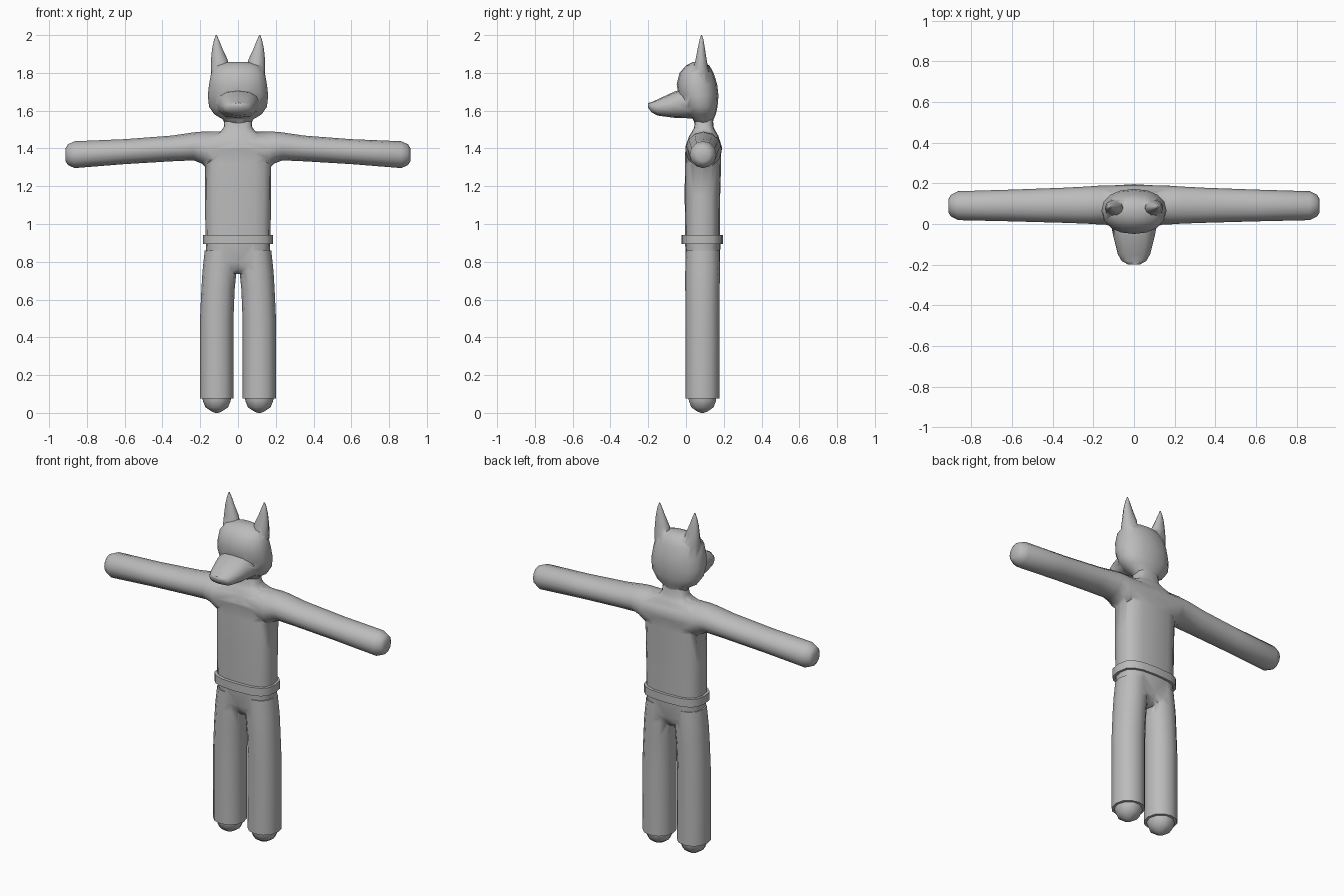
import bpy, bmesh, math
from mathutils import Vector

grey = bpy.data.materials.new("plain grey")
grey.diffuse_color = (0.5, 0.5, 0.5, 1)


def loft(name, axis, rings, n=12, p=2.0):
    """Skin superellipse rings along an axis; ring = (x, y, z, ru, rv)."""
    u, v = {'x': ((0, 1, 0), (0, 0, 1)),
            'y': ((1, 0, 0), (0, 0, 1)),
            'z': ((1, 0, 0), (0, 1, 0))}[axis]
    u, v = Vector(u), Vector(v)
    bm = bmesh.new()
    loops = []
    for x, y, z, ru, rv in rings:
        loop = []
        for i in range(n):
            a = 2 * math.pi * i / n
            c, s = math.cos(a), math.sin(a)
            cu = math.copysign(abs(c) ** (2 / p), c)
            sv = math.copysign(abs(s) ** (2 / p), s)
            loop.append(bm.verts.new(Vector((x, y, z)) + u * cu * ru + v * sv * rv))
        loops.append(loop)
    for a, b in zip(loops, loops[1:]):
        for i in range(n):
            j = (i + 1) % n
            bm.faces.new((a[i], a[j], b[j], b[i]))
    bm.faces.new(loops[0])
    bm.faces.new(loops[-1])
    bmesh.ops.recalc_face_normals(bm, faces=bm.faces)
    me = bpy.data.meshes.new(name)
    bm.to_mesh(me)
    bm.free()
    ob = bpy.data.objects.new(name, me)
    bpy.context.collection.objects.link(ob)
    me.materials.append(grey)
    return ob


def union(base, parts):
    """Weld overlapping parts into the base object."""
    bpy.context.view_layer.objects.active = base
    for part in parts:
        m = base.modifiers.new("union", 'BOOLEAN')
        m.operation, m.solver, m.object = 'UNION', 'EXACT', part
        bpy.ops.object.modifier_apply(modifier=m.name)
        bpy.data.objects.remove(part)
    return base


def smooth(ob, angle=60):
    bpy.ops.object.select_all(action='DESELECT')
    ob.select_set(True)
    bpy.context.view_layer.objects.active = ob
    bpy.ops.object.shade_smooth_by_angle(angle=math.radians(angle))


# torso with neck
torso = loft("upper_body", 'z', [
    (0, .087, .91, .172, .092), (0, .087, 1.15, .175, .094),
    (0, .090, 1.32, .176, .096), (0, .092, 1.41, .172, .095),
    (0, .094, 1.465, .145, .078), (0, .095, 1.488, .095, .064),
    (0, .095, 1.51, .076, .052), (0, .095, 1.56, .07, .047)], 16, 2.9)

# both arms as one tube through the chest
half = [(0, .094, 1.400, .098, .088), (.165, .093, 1.392, .096, .097),
        (.19, .093, 1.404, .094, .085), (.235, .093, 1.411, .091, .074),
        (.35, .092, 1.400, .086, .068), (.6, .091, 1.383, .078, .066),
        (.865, .090, 1.367, .071, .071), (.9, .090, 1.367, .053, .055),
        (.912, .090, 1.367, .034, .036)]
arm_rings = [(-x, y, z, a, b) for x, y, z, a, b in reversed(half[1:])] + half
arms = loft("arms", 'x', arm_rings, 12)
smooth(union(torso, [arms]))

# belt
belt = loft("belt", 'z', [(0, .086, .895, .185, .110), (0, .086, .942, .185, .110)], 16, 2.9)
smooth(belt, 40)

# trousers: hips welded to two legs
hips = loft("trousers", 'z', [
    (0, .088, .735, .03, .05), (0, .089, .765, .10, .075),
    (0, .089, .80, .165, .090), (0, .089, .91, .171, .094)], 16, 2.8)
legs = [loft("leg", 'z', [
    (s * .1125, .087, .075, .0885, .090), (s * .1125, .087, .5, .0885, .090),
    (s * .106, .087, .65, .088, .091), (s * .098, .088, .75, .090, .092),
    (s * .089, .088, .86, .087, .089)], 12, 2.15) for s in (-1, 1)]
smooth(union(hips, legs))

# rounded feet
for s, side in ((-1, "left"), (1, "right")):
    foot = loft("foot_" + side, 'z', [
        (s * .1125, .087, .11, .076, .078), (s * .1125, .087, .065, .074, .076),
        (s * .1125, .087, .03, .060, .062), (s * .1125, .087, .008, .028, .030),
        (s * .1125, .087, .0, .008, .008)], 10)
    smooth(foot)

# head: skull, snout and pointed ears
skull = loft("head", 'z', [
    (0, .095, 1.525, .066, .045), (0, .091, 1.555, .082, .055),
    (0, .082, 1.58, .125, .076), (0, .076, 1.62, .153, .091),
    (0, .066, 1.68, .160, .106), (0, .058, 1.74, .153, .107),
    (0, .056, 1.80, .142, .090), (0, .062, 1.838, .115, .063),
    (0, .066, 1.857, .055, .030)], 16, 2.2)
snout = loft("snout", 'y', [
    (0, .06, 1.64, .125, .082), (0, -.06, 1.632, .102, .070),
    (0, -.15, 1.617, .079, .043), (0, -.182, 1.618, .060, .027),
    (0, -.2, 1.628, .028, .013)], 12, 2.4)
ears = [loft("ear", 'z', [
    (s * .092, .075, 1.76, .046, .050), (s * .096, .078, 1.82, .048, .042),
    (s * .099, .080, 1.87, .044, .031), (s * .110, .081, 1.93, .027, .020),
    (s * .114, .082, 1.975, .013, .011), (s * .115, .082, 2.0, .003, .003)], 10)
    for s in (-1, 1)]
smooth(union(skull, [snout] + ears), 65)
